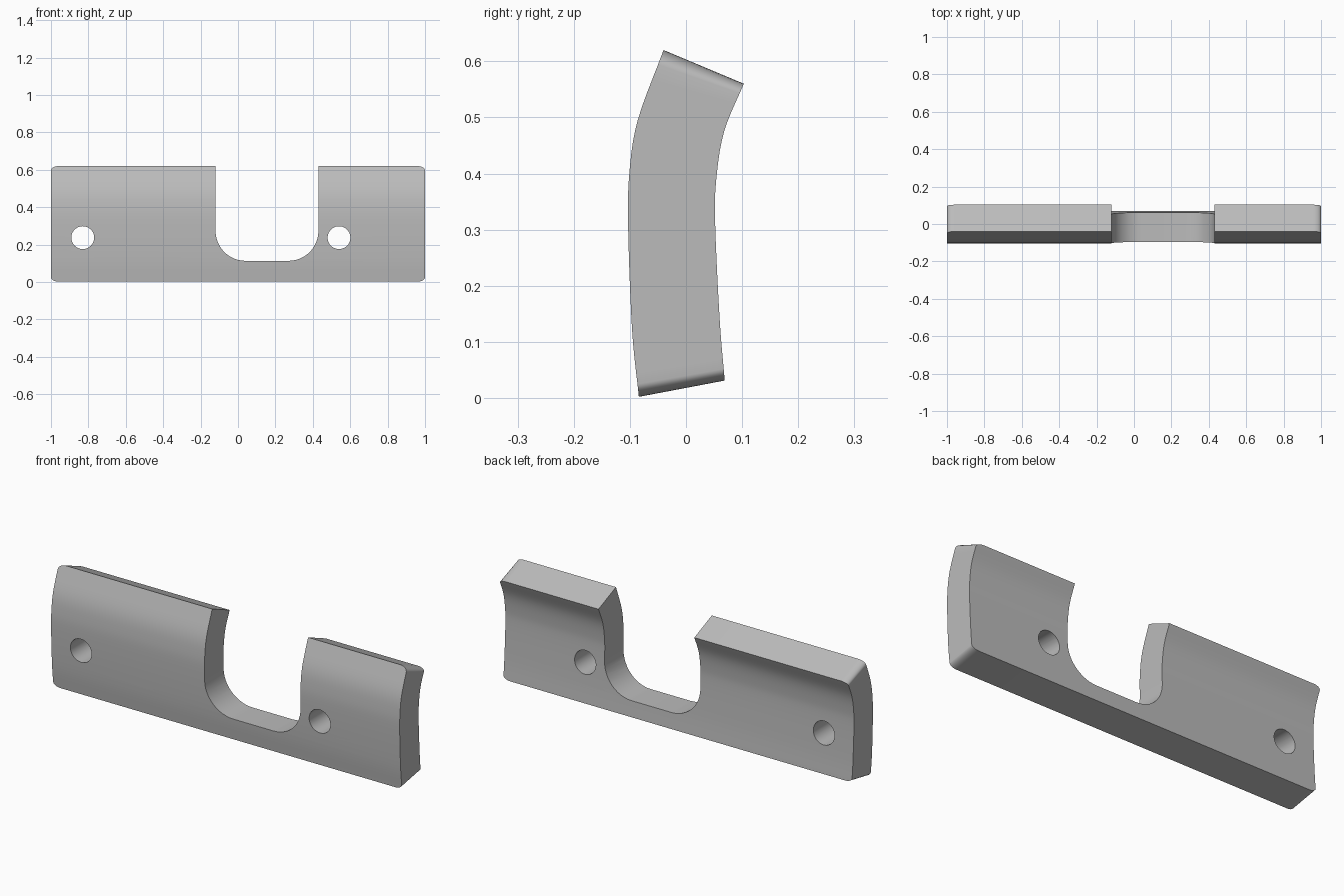
import bpy, bmesh, math
from mathutils import Vector
from mathutils.geometry import interpolate_bezier

cube = bpy.data.objects.get("Cube")
if cube:
    bpy.data.objects.remove(cube, do_unlink=True)


def smooth_path(points, steps=6):
    """Smooth curve through 2D points."""
    p = [Vector(q) for q in points]
    p = [2 * p[0] - p[1]] + p + [2 * p[-1] - p[-2]]
    out = []
    for a, b, c, d in zip(p, p[1:], p[2:], p[3:]):
        out += interpolate_bezier(b, b + (c - a) / 6, c - (d - b) / 6, c, steps)[:-1]
    return out + [p[-2]]


def prism(name, points, axis, start, end):
    """Extrude a closed 2D outline along x (points are y, z) or y (points are x, z)."""
    bm = bmesh.new()

    def place(p, t):
        return (t, p[0], p[1]) if axis == "x" else (p[0], t, p[1])

    face = bm.faces.new([bm.verts.new(place(p, start)) for p in points])
    grown = bmesh.ops.extrude_face_region(bm, geom=[face])
    shift = Vector(place((0, 0), end - start))
    bmesh.ops.translate(bm, vec=shift, verts=[v for v in grown["geom"] if isinstance(v, bmesh.types.BMVert)])
    bmesh.ops.recalc_face_normals(bm, faces=bm.faces)
    mesh = bpy.data.meshes.new(name)
    bm.to_mesh(mesh)
    bm.free()
    obj = bpy.data.objects.new(name, mesh)
    bpy.context.collection.objects.link(obj)
    return obj


def arc(cx, cz, r, a0, a1, n):
    angles = [math.radians(a0 + (a1 - a0) * i / n) for i in range(n + 1)]
    return [(cx + r * math.cos(a), cz + r * math.sin(a)) for a in angles]


# Curved plate: front and back profile curves swept along x
front = smooth_path([(-0.084, 0.002), (-0.096, 0.12), (-0.103, 0.30),
                     (-0.101, 0.40), (-0.086, 0.495), (-0.04, 0.62)])
back = smooth_path([(0.069, 0.031), (0.06, 0.14), (0.052, 0.31),
                    (0.054, 0.39), (0.068, 0.475), (0.103, 0.56)])
plate = prism("curved_plate", front + back[::-1], "x", -1, 1)

# Rounded corners: the four end edges running through the thickness
bm = bmesh.new()
bm.from_mesh(plate.data)
corners = [e for e in bm.edges
           if abs(e.verts[0].co.x - e.verts[1].co.x) < 0.01
           and abs(e.verts[0].co.y - e.verts[1].co.y) > 0.12]
bmesh.ops.bevel(bm, geom=corners, offset=0.04, offset_type="OFFSET",
                segments=8, profile=0.5, affect="EDGES")
bm.to_mesh(plate.data)
bm.free()

# Cutters: round-bottomed notch and two bolt holes
left, right, floor, r = -0.12, 0.43, 0.113, 0.16
notch = ([(left, 1)] + arc(left + r, floor + r, r, 180, 270, 12)
         + arc(right - r, floor + r, r, 270, 360, 12) + [(right, 1)])
cutters = [prism("notch_cutter", notch, "y", -0.5, 0.5)]
for x, side in ((-0.83, "right"), (0.54, "left")):
    cutters.append(prism(side + "_hole_cutter", arc(x, 0.237, 0.061, 0, 352.5, 47), "y", -0.5, 0.5))

bpy.context.view_layer.objects.active = plate
for cutter in cutters:
    cutter.hide_render = True
    mod = plate.modifiers.new(cutter.name, "BOOLEAN")
    mod.operation, mod.solver, mod.object = "DIFFERENCE", "EXACT", cutter
    bpy.ops.object.modifier_apply(modifier=mod.name)
    bpy.data.objects.remove(cutter, do_unlink=True)

# Grey finish
grey = bpy.data.materials.new("plain_grey")
grey.use_nodes = True
colour = (0.5, 0.5, 0.5, 1)
grey.diffuse_color = colour
grey.node_tree.nodes["Principled BSDF"].inputs["Base Color"].default_value = colour
plate.data.materials.clear()
plate.data.materials.append(grey)

for obj in bpy.context.selected_objects:
    obj.select_set(False)
plate.select_set(True)
bpy.ops.object.shade_smooth_by_angle(angle=math.radians(30))
